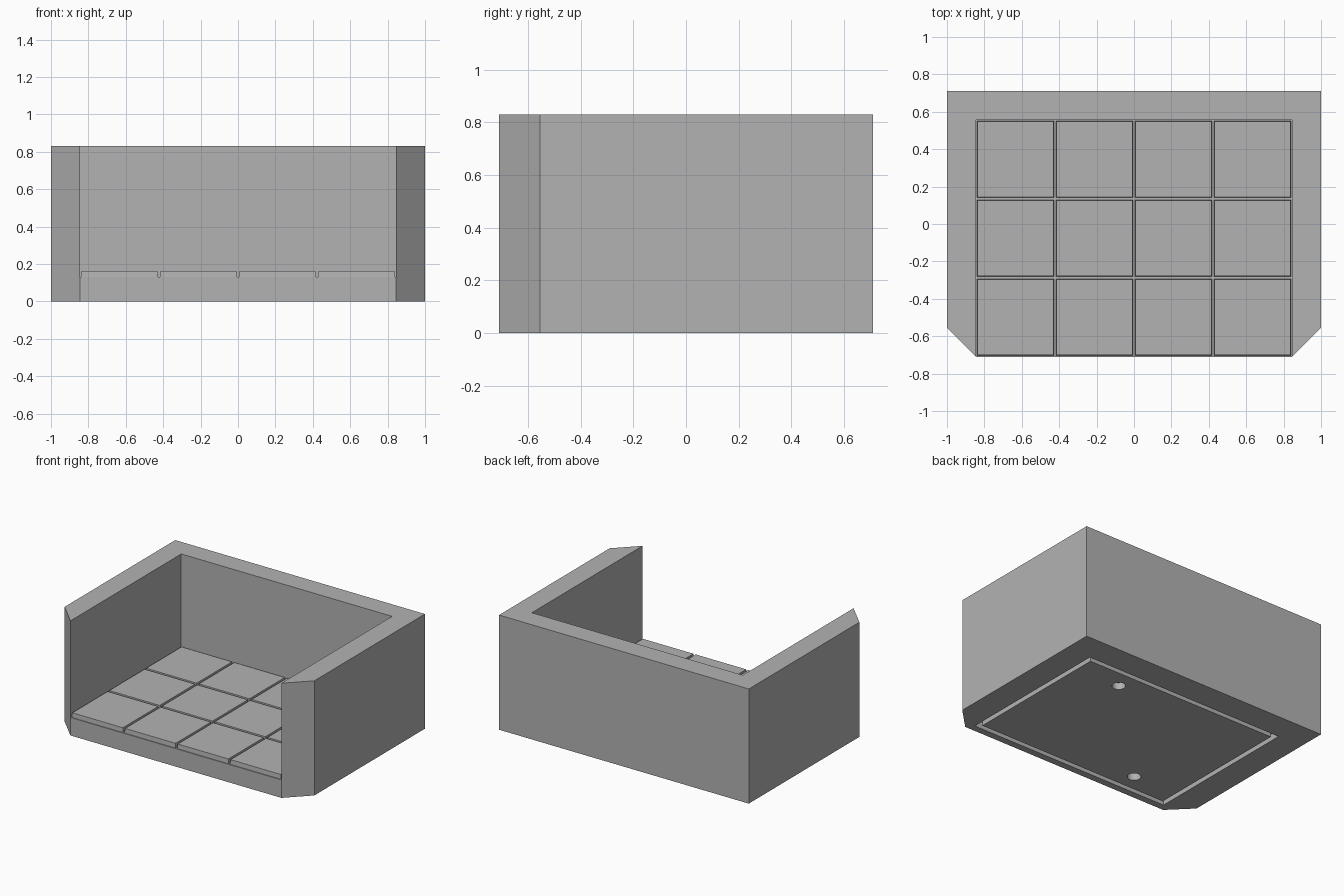
import bpy, bmesh
from mathutils import Matrix, Vector

if "Cube" in bpy.data.objects:
    bpy.data.objects.remove(bpy.data.objects["Cube"], do_unlink=True)

grey = bpy.data.materials.new("plain_grey")
grey.use_nodes = True
COLOUR = (0.45, 0.45, 0.45, 1)
grey.diffuse_color = COLOUR
grey.node_tree.nodes["Principled BSDF"].inputs["Base Color"].default_value = COLOUR

HALF_X, HALF_Y, HEIGHT = 1.0, 0.71, 0.83
IN_X, IN_BACK = 0.845, 0.557
FLOOR, TILE_TOP = 0.13, 0.163
COLS, ROWS = 4, 3


def finish(bm, name):
    bmesh.ops.recalc_face_normals(bm, faces=bm.faces)
    mesh = bpy.data.meshes.new(name)
    bm.to_mesh(mesh)
    bm.free()
    mesh.materials.append(grey)
    obj = bpy.data.objects.new(name, mesh)
    bpy.context.collection.objects.link(obj)
    return obj


def add_box(bm, lo, hi, taper=0.0):
    """Box between two corners; the top is drawn in by the taper."""
    lo, hi = Vector(lo), Vector(hi)
    mid, size = (lo + hi) / 2, hi - lo
    verts = bmesh.ops.create_cube(bm, size=1)["verts"]
    for v in verts:
        top = v.co.z > 0
        v.co = mid + v.co * size
        if top:
            v.co.x -= taper if v.co.x > mid.x else -taper
            v.co.y -= taper if v.co.y > mid.y else -taper


def box(name, lo, hi):
    bm = bmesh.new()
    add_box(bm, lo, hi)
    return finish(bm, name)


def cut(target, cutter):
    cutter.hide_render = True
    mod = target.modifiers.new("cut", 'BOOLEAN')
    mod.operation, mod.solver, mod.object = 'DIFFERENCE', 'EXACT', cutter
    bpy.context.view_layer.objects.active = target
    bpy.ops.object.modifier_apply(modifier=mod.name)
    bpy.data.objects.remove(cutter, do_unlink=True)


# Walled body: a block with chamfered front corners, hollowed from above
bm = bmesh.new()
half = [(IN_X, -HALF_Y), (HALF_X, -0.555), (HALF_X, HALF_Y)]
outline = half + [(-x, y) for x, y in reversed(half)]
base = bm.faces.new([bm.verts.new((x, y, 0)) for x, y in outline])
top = bmesh.ops.extrude_face_region(bm, geom=[base])["geom"]
bmesh.ops.translate(bm, vec=(0, 0, HEIGHT),
                    verts=[g for g in top if isinstance(g, bmesh.types.BMVert)])
body = finish(bm, "walled_body")
inner = IN_X - 0.0005
cut(body, box("room_cutter", (-inner, -1, FLOOR), (inner, IN_BACK, 1)))

# Rectangular groove in the underside
GX, G0, G1, GW, DEPTH = 0.805, -0.66, 0.51, 0.035, 0.05
for lo, hi in (((-GX, G0), (GX, G0 + GW)), ((-GX, G1 - GW), (GX, G1)),
               ((-GX, G0), (-GX + GW, G1)), ((GX - GW, G0), (GX, G1))):
    cut(body, box("groove_cutter", (*lo, -0.1), (*hi, DEPTH)))

# Two round sockets in the underside
for x, y in ((0.42, 0.345), (-0.42, -0.5)):
    bm = bmesh.new()
    bmesh.ops.create_cone(bm, cap_ends=True, segments=32, radius1=0.045,
                          radius2=0.045, depth=2 * DEPTH,
                          matrix=Matrix.Translation((x, y, 0)))
    cut(body, finish(bm, "socket_cutter"))

# Floor tiles with narrow joints
bm = bmesh.new()
px, py = 2 * IN_X / COLS, (IN_BACK + HALF_Y) / ROWS
gap = 0.006
for i in range(COLS):
    for j in range(ROWS):
        x, y = -IN_X + i * px, -HALF_Y + j * py
        add_box(bm, (x + gap, y + gap, FLOOR - 0.002),
                (x + px - gap, y + py - gap, TILE_TOP), taper=0.003)
finish(bm, "floor_tiles")
